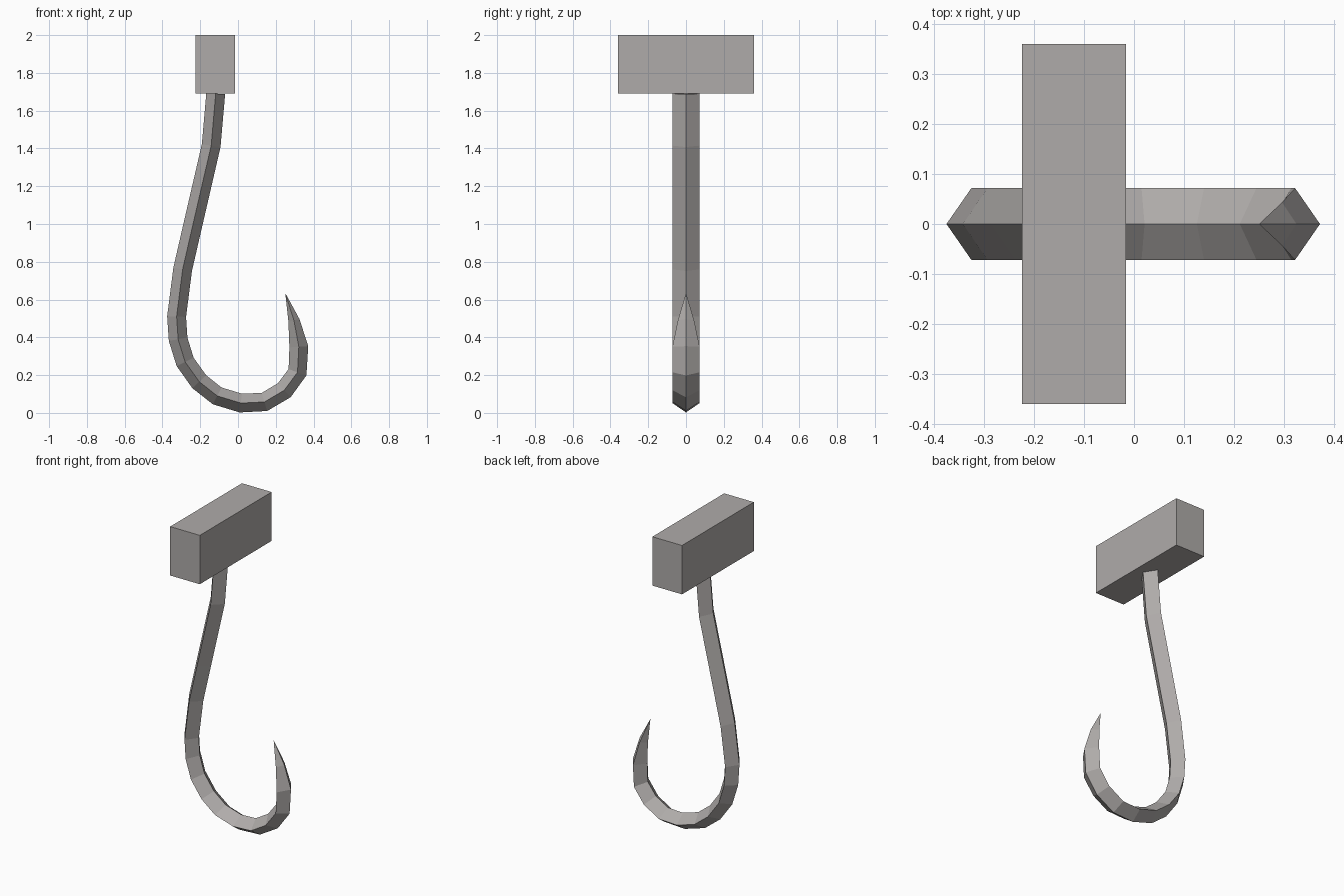
import bpy, bmesh
from mathutils import Vector

if "Cube" in bpy.data.objects:
    bpy.data.objects.remove(bpy.data.objects["Cube"])

steel = bpy.data.materials.new("warm grey metal")
steel.diffuse_color = (0.43, 0.41, 0.40, 1)
steel.use_nodes = True
steel.node_tree.nodes["Principled BSDF"].inputs["Base Color"].default_value = steel.diffuse_color


def add_object(name, bm):
    bmesh.ops.recalc_face_normals(bm, faces=bm.faces[:])
    mesh = bpy.data.meshes.new(name)
    bm.to_mesh(mesh)
    bm.free()
    mesh.materials.append(steel)
    obj = bpy.data.objects.new(name, mesh)
    bpy.context.collection.objects.link(obj)


# Crossbar handle
bm = bmesh.new()
bmesh.ops.create_cube(bm, size=1)
bmesh.ops.scale(bm, vec=(0.208, 0.72, 0.31), verts=bm.verts[:])
bmesh.ops.translate(bm, vec=(-0.12, 0, 1.845), verts=bm.verts[:])
add_object("handle", bm)

# Hook: diamond section swept along a path of (x, z), ending in a point
path = [(-0.118, 1.69), (-0.142, 1.415), (-0.238, 1.0), (-0.293, 0.76),
        (-0.325, 0.51), (-0.317, 0.39), (-0.28, 0.27), (-0.205, 0.165),
        (-0.11, 0.09), (0.015, 0.052), (0.14, 0.058), (0.245, 0.12),
        (0.315, 0.215), (0.322, 0.35), (0.296, 0.49), (0.25, 0.635)]
half_depth, half_width = 0.05, 0.072
points = [Vector((x, 0, z)) for x, z in path]
bm = bmesh.new()
rings = []
for i, p in enumerate(points[:-1]):
    after = (points[i + 1] - p).normalized()
    before = (p - points[i - 1]).normalized() if i else Vector((0, 0, -1))
    tangent = (before + after).normalized()
    side = Vector((tangent.z, 0, -tangent.x))
    taper = 0.6 if i == len(points) - 2 else 1.0
    across = Vector((0, half_width * taper, 0))
    out = side * half_depth * taper
    rings.append([bm.verts.new(p + o) for o in (out, across, -out, -across)])
for a, b in zip(rings, rings[1:]):
    for k in range(4):
        n = (k + 1) % 4
        bm.faces.new((a[k], a[n], b[n], b[k]))
tip = bm.verts.new(points[-1])
for k in range(4):
    bm.faces.new((rings[-1][k], rings[-1][(k + 1) % 4], tip))
bm.faces.new(rings[0])
add_object("hook", bm)
